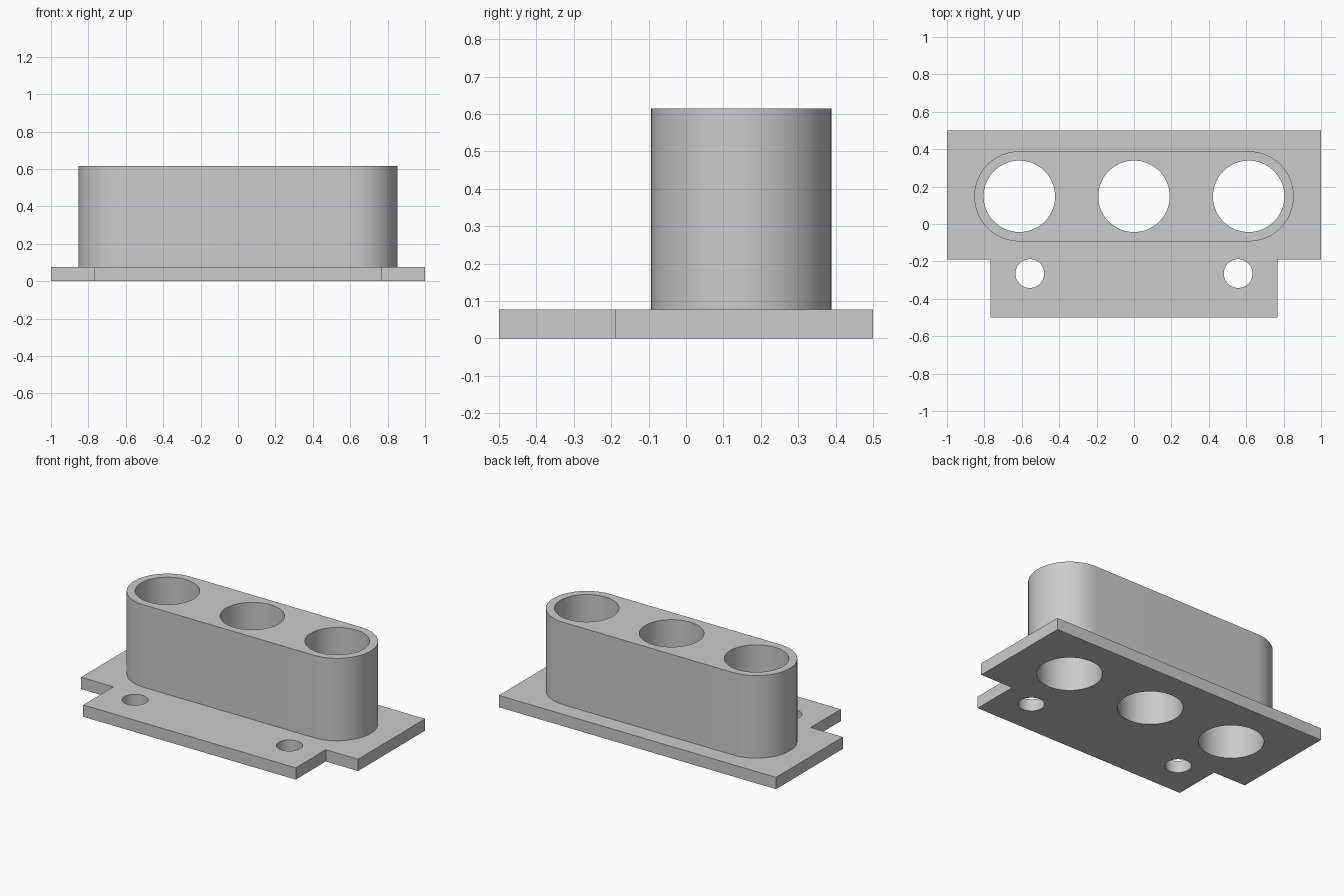
import bpy, bmesh
from math import sin, cos, pi, radians

cube = bpy.data.objects.get("Cube")
if cube:
    bpy.data.objects.remove(cube, do_unlink=True)

PLATE_TOP, TOP = 0.077, 0.615
ROW_Y, ROW_X = 0.148, 0.613

grey = bpy.data.materials.new("plain grey")
grey.use_nodes = True
colour = (0.6, 0.6, 0.6, 1)
grey.diffuse_color = colour
grey.node_tree.nodes["Principled BSDF"].inputs["Base Color"].default_value = colour


def arc(x, y, r, start, sweep, steps):
    return [(x + r * cos(start + sweep * i / steps),
             y + r * sin(start + sweep * i / steps)) for i in range(steps + 1)]


def circle(x, y, r):
    return arc(x, y, r, 0, 2 * pi, 64)[:-1]


bm = bmesh.new()


def ring(points, z):
    """Closed loop of edges at height z."""
    verts = [bm.verts.new((x, y, z)) for x, y in points]
    for a, b in zip(verts, verts[1:] + verts[:1]):
        bm.edges.new((a, b))
    return verts


def wall(low, high):
    n = len(low)
    for i in range(n):
        j = (i + 1) % n
        bm.faces.new((low[i], low[j], high[j], high[i]))


def cap(rings, up):
    """Flat face filling the outer loop around its holes."""
    edges = [bm.edges.get((a, b)) for r in rings for a, b in zip(r, r[1:] + r[:1])]
    bmesh.ops.triangle_fill(bm, edges=edges, use_beauty=True, normal=(0, 0, up))


# Outlines: T-shaped plate, round-ended housing, bores and screw holes
half = [(0.767, -0.5), (0.767, -0.19), (1, -0.19), (1, 0.5)]
plate = half + [(-x, y) for x, y in reversed(half)]
housing = (arc(ROW_X, ROW_Y, 0.241, -pi / 2, pi, 32)
           + arc(-ROW_X, ROW_Y, 0.241, pi / 2, pi, 32))
bores = [circle(x, ROW_Y, 0.191) for x in (-ROW_X, 0, ROW_X)]
screws = [circle(x, -0.265, 0.077) for x in (-0.557, 0.557)]

# Loops at each level
plate_low, plate_high = ring(plate, 0), ring(plate, PLATE_TOP)
house_low, house_high = ring(housing, PLATE_TOP), ring(housing, TOP)
bore_low, bore_high = [ring(b, 0) for b in bores], [ring(b, TOP) for b in bores]
screw_low, screw_high = [ring(s, 0) for s in screws], [ring(s, PLATE_TOP) for s in screws]

# Flat faces, then the upright walls
cap([plate_low] + bore_low + screw_low, -1)
cap([plate_high, house_low] + screw_high, 1)
cap([house_high] + bore_high, 1)
wall(plate_low, plate_high)
wall(house_low, house_high)
for low, high in zip(bore_low + screw_low, bore_high + screw_high):
    wall(low, high)
bmesh.ops.recalc_face_normals(bm, faces=bm.faces)

mesh = bpy.data.meshes.new("three_bore_holder")
bm.to_mesh(mesh)
bm.free()
mesh.materials.append(grey)
holder = bpy.data.objects.new("three_bore_holder", mesh)
bpy.context.collection.objects.link(holder)

bpy.ops.object.select_all(action="DESELECT")
holder.select_set(True)
bpy.context.view_layer.objects.active = holder
bpy.ops.object.shade_smooth_by_angle(angle=radians(30))
